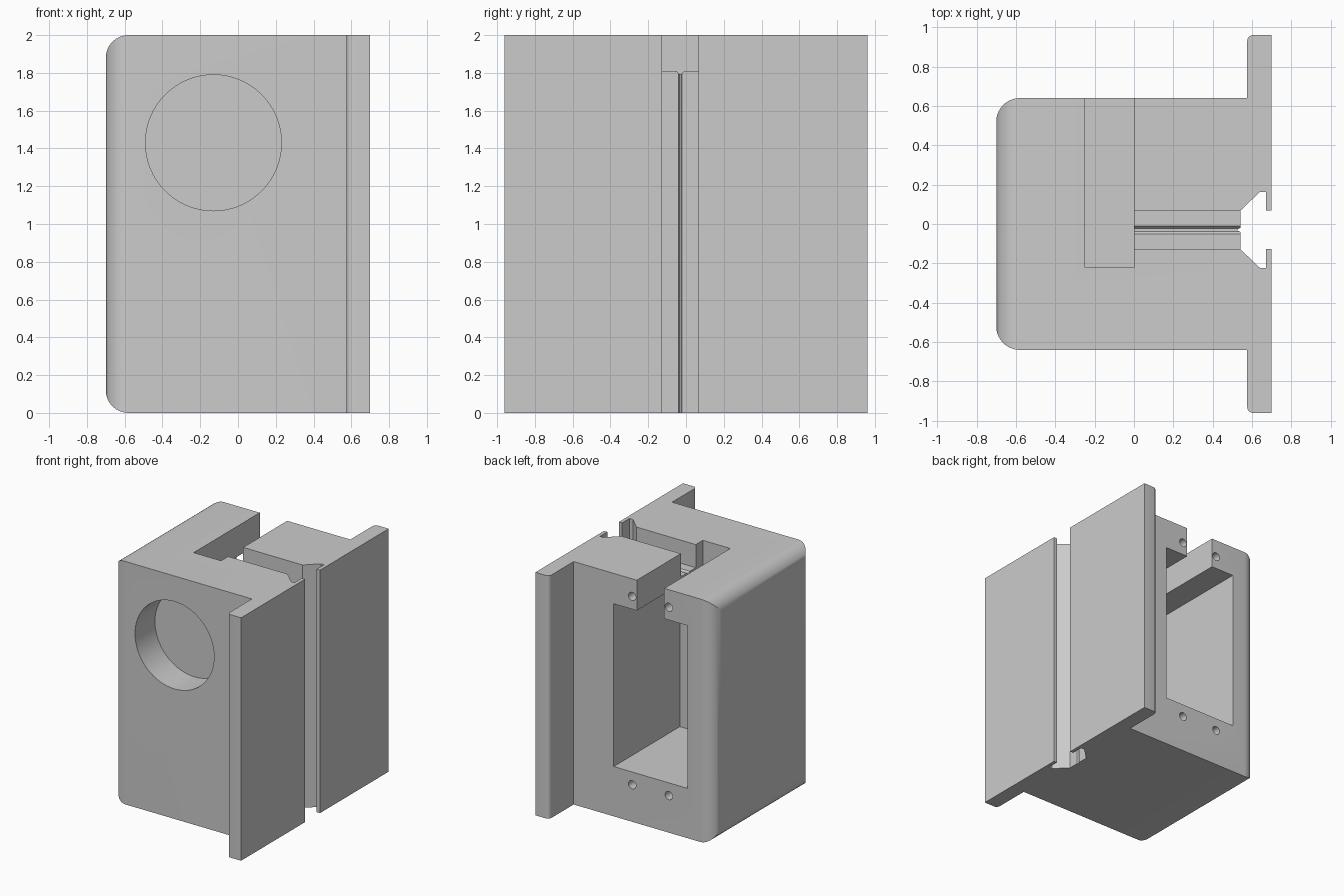
import bpy, bmesh, math
from mathutils import Matrix, Vector

cube = bpy.data.objects.get("Cube")
if cube:
    bpy.data.objects.remove(cube, do_unlink=True)

grey = bpy.data.materials.new("light grey plastic")
grey.use_nodes = True
colour = (0.6, 0.6, 0.6, 1)
grey.diffuse_color = colour
grey.node_tree.nodes["Principled BSDF"].inputs["Base Color"].default_value = colour


def finish(bm, name):
    bmesh.ops.recalc_face_normals(bm, faces=bm.faces)
    mesh = bpy.data.meshes.new(name)
    bm.to_mesh(mesh)
    bm.free()
    mesh.materials.append(grey)
    ob = bpy.data.objects.new(name, mesh)
    bpy.context.collection.objects.link(ob)
    return ob


def box(name, lo, hi, radius=0, rule=None, segments=8):
    """Box between two corners; edges matching the rule are rounded."""
    lo, hi = Vector(lo), Vector(hi)
    bm = bmesh.new()
    bmesh.ops.create_cube(bm, size=1)
    for v in bm.verts:
        v.co = (lo + hi) / 2 + Vector([c * s for c, s in zip(v.co, hi - lo)])
    if radius:
        edges = [e for e in bm.edges if rule(e)]
        bmesh.ops.bevel(bm, geom=edges, offset=radius, segments=segments,
                        profile=0.5, affect='EDGES')
    return finish(bm, name)


def prism(name, outline, sweep):
    """Closed outline of 3D points swept along a vector."""
    bm = bmesh.new()
    face = bm.faces.new([bm.verts.new(p) for p in outline])
    out = bmesh.ops.extrude_face_region(bm, geom=[face])
    moved = [v for v in out["geom"] if isinstance(v, bmesh.types.BMVert)]
    bmesh.ops.translate(bm, verts=moved, vec=sweep)
    return finish(bm, name)


def bore(name, x, z, radius, y0, y1, sides):
    """Round cutter along y."""
    bm = bmesh.new()
    place = Matrix.Translation((x, (y0 + y1) / 2, z)) @ Matrix.Rotation(math.pi / 2, 4, 'X')
    bmesh.ops.create_cone(bm, cap_ends=True, segments=sides, radius1=radius,
                          radius2=radius, depth=y1 - y0, matrix=place)
    return finish(bm, name)


def combine(ob, tool, operation='DIFFERENCE'):
    mod = ob.modifiers.new(tool.name, 'BOOLEAN')
    mod.operation, mod.solver, mod.object = operation, 'EXACT', tool
    bpy.context.view_layer.objects.active = ob
    bpy.ops.object.modifier_apply(modifier=mod.name)
    bpy.data.objects.remove(tool, do_unlink=True)


# Housing block, rounded around its outer side, with the mounting flange
housing = box("housing", (-0.7, -0.64, 0), (0.6, 0.64, 2), 0.12,
              lambda e: all(v.co.x < 0 for v in e.verts), 10)
flange = box("flange", (0.575, -0.96, 0), (0.7, 0.96, 2), 0.03,
             lambda e: all(v.co.x < 0.6 for v in e.verts)
             and abs(e.verts[0].co.z - e.verts[1].co.z) > 1, 5)
combine(housing, flange, 'UNION')

# Rear window pocket and the gap above it
MID = -0.125
combine(housing, box("window", (MID - 0.335, -0.22, 0.41), (MID + 0.335, 0.8, 1.75)))
combine(housing, box("top_gap", (-0.25, -0.22, 1.6), (0, 0.8, 2.2)))

# Vertical undercut rail slot in the flange
RAIL = -0.03
half = [(0.8, 0.0975), (0.67, 0.0975), (0.67, 0.193), (0.64, 0.193), (0.54, 0.0975)]
outline = [(x, RAIL + w, -0.1) for x, w in half]
outline += [(x, RAIL - w, -0.1) for x, w in reversed(half)]
combine(housing, prism("rail_slot", outline, (0, 0, 2.3)))

# Cross slot joining the rail slot and the gap, with a fine groove in both floors
combine(housing, box("cross_slot", (-0.1, RAIL - 0.0975, 1.81), (0.6, RAIL + 0.0975, 2.2)))
groove = [(0.02, 0.03), (0.02, 0), (0.007, -0.015), (-0.007, -0.015), (-0.02, 0), (-0.02, 0.03)]
combine(housing, prism("floor_groove", [(-0.05, RAIL + w, 1.81 + d) for w, d in groove],
                       (0.63, 0, 0)))
combine(housing, prism("rail_groove", [(0.54 + d, RAIL + w / 2, -0.1) for w, d in groove],
                       (0, 0, 2)))

# Round front recess and the four rear screw holes
combine(housing, bore("front_recess", -0.13, 1.43, 0.36, -0.8, -0.38, 64))
for side in (-1, 1):
    for z in (0.305, 1.855):
        combine(housing, bore("screw_hole", MID + side * 0.167, z, 0.034, 0.4, 0.8, 24))

# Smooth the curved surfaces, keep the corners sharp
bpy.ops.object.select_all(action='DESELECT')
housing.select_set(True)
bpy.context.view_layer.objects.active = housing
bpy.ops.object.shade_smooth_by_angle(angle=math.radians(25))
